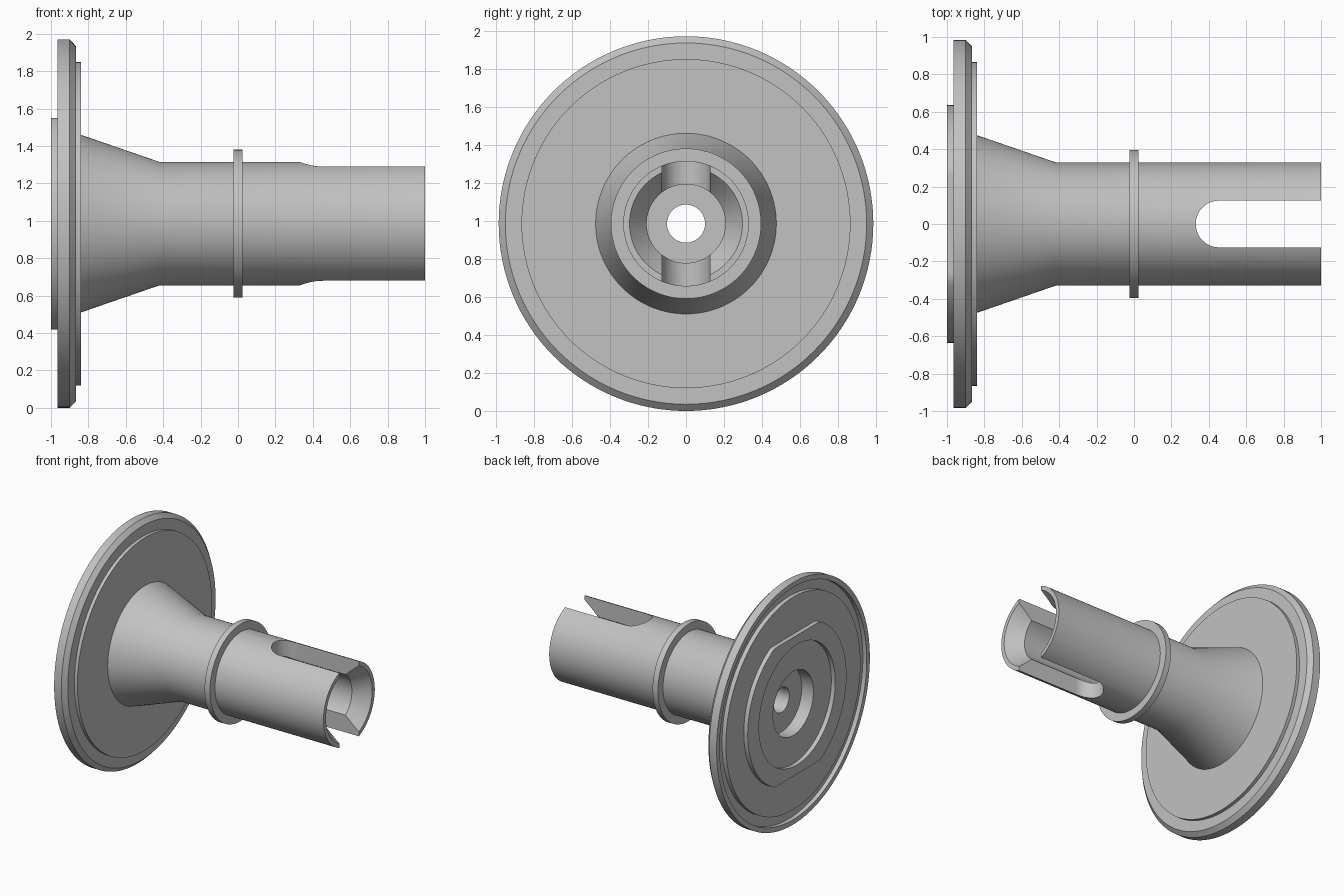
import bpy, bmesh, math

AXIS_Z = 0.985
SEGMENTS = 128

cube = bpy.data.objects.get("Cube")
if cube:
    bpy.data.objects.remove(cube, do_unlink=True)

grey = bpy.data.materials.new("light_grey")
grey.use_nodes = True
colour = (0.54, 0.54, 0.54, 1)
grey.diffuse_color = colour
grey.node_tree.nodes["Principled BSDF"].inputs["Base Color"].default_value = colour


def make_object(name, bm):
    bmesh.ops.recalc_face_normals(bm, faces=bm.faces)
    mesh = bpy.data.meshes.new(name)
    bm.to_mesh(mesh)
    bm.free()
    mesh.materials.append(grey)
    obj = bpy.data.objects.new(name, mesh)
    bpy.context.collection.objects.link(obj)
    obj.location.z = AXIS_Z
    return obj


def lathe(profile, flat=None):
    """Turn a closed (x, radius) profile about the x axis, optionally with two flats."""
    bm = bmesh.new()
    rings = []
    for i in range(SEGMENTS):
        a = math.tau * i / SEGMENTS
        ring = []
        for x, r in profile:
            z = r * math.sin(a)
            if flat:
                z = max(-flat, min(flat, z))
            ring.append(bm.verts.new((x, r * math.cos(a), z)))
        rings.append(ring)
    n = len(profile)
    for i in range(SEGMENTS):
        here, there = rings[i], rings[(i + 1) % SEGMENTS]
        for j in range(n):
            k = (j + 1) % n
            bm.faces.new((here[j], here[k], there[k], there[j]))
    return bm


def smooth(obj):
    bpy.ops.object.select_all(action='DESELECT')
    obj.select_set(True)
    bpy.context.view_layer.objects.active = obj
    bpy.ops.object.shade_smooth_by_angle(angle=math.radians(30))


# Flange, flared neck and hollow tube, turned as one piece
body = make_object("flanged_tube", lathe([
    (-0.965, 0.26), (-0.965, 0.865),                                 # back face
    (-0.93, 0.865), (-0.93, 0.945), (-0.965, 0.945),                 # back groove
    (-0.965, 0.985), (-0.9, 0.985), (-0.867, 0.95),                  # rim
    (-0.867, 0.865), (-0.84, 0.865), (-0.84, 0.475),                 # front step
    (-0.42, 0.33), (1, 0.33), (1, 0.297),                            # neck, tube
    (0.88, 0.207), (-0.7, 0.207),                                    # mouth, bore
    (-0.7, 0.1), (-0.86, 0.1), (-0.86, 0.26),                        # through hole
]))

# Round-ended slot through the top and bottom of the tube
half = 0.125
bm = bmesh.new()
outline = [(1.2, half)]
for i in range(25):
    a = math.pi / 2 + math.pi * i / 24
    outline.append((0.33 + half + half * math.cos(a), half * math.sin(a)))
outline.append((1.2, -half))
face = bm.faces.new([bm.verts.new((x, y, -0.5)) for x, y in outline])
top = bmesh.ops.extrude_face_region(bm, geom=[face])["geom"]
bmesh.ops.translate(bm, vec=(0, 0, 1),
                    verts=[v for v in top if isinstance(v, bmesh.types.BMVert)])
cutter = make_object("slot_cutter", bm)
cutter.hide_render = True

cut = body.modifiers.new("slot", 'BOOLEAN')
cut.operation = 'DIFFERENCE'
cut.solver = 'EXACT'
cut.object = cutter
bpy.context.view_layer.update()
bpy.context.view_layer.objects.active = body
bpy.ops.object.modifier_apply(modifier=cut.name)
bpy.data.objects.remove(cutter, do_unlink=True)
smooth(body)

# Collar around the tube
smooth(make_object("collar", lathe(
    [(-0.024, 0.32), (-0.024, 0.395), (0.024, 0.395), (0.024, 0.32)])))

# Raised ring with two flats on the back of the flange
smooth(make_object("back_boss", lathe(
    [(-1, 0.49), (-1, 0.635), (-0.95, 0.635), (-0.95, 0.49)], flat=0.565)))
